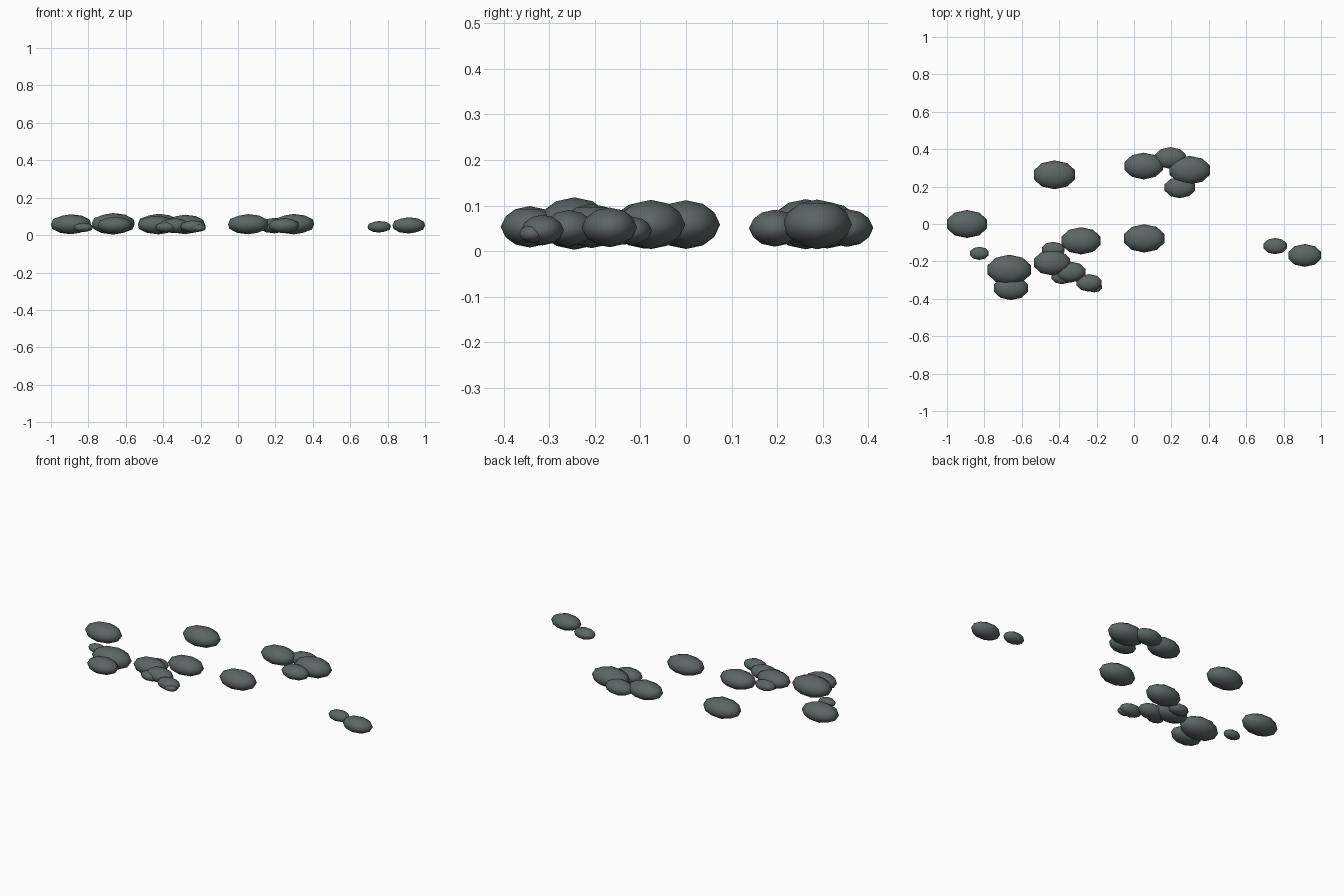
import bpy
import math

# Remove the default cube if present
default_cube = bpy.data.objects.get("Cube")
if default_cube:
    bpy.data.objects.remove(default_cube, do_unlink=True)

# One dark slate colour for every pebble
SLATE = (0.108, 0.133, 0.13, 1.0)
slate = bpy.data.materials.new("dark_slate")
slate.use_nodes = True
slate.diffuse_color = SLATE
shader = next(n for n in slate.node_tree.nodes if n.type == 'BSDF_PRINCIPLED')
shader.inputs["Base Color"].default_value = SLATE
shader.inputs["Roughness"].default_value = 0.9


def add_pebble(name, x, y, half_width):
    """Flattened low-poly stone; depth, height and rest level follow its width."""
    half_depth = half_width * 0.7
    half_height = half_width * 0.5
    level = 0.026 + half_width * 0.3
    bpy.ops.mesh.primitive_ico_sphere_add(subdivisions=2, radius=1, location=(x, y, level))
    pebble = bpy.context.object
    pebble.name = name
    # The sphere's equator has flat sides along x, so widen it to the full width
    pebble.scale = (half_width / math.cos(math.radians(18)), half_depth, half_height)
    bpy.ops.object.transform_apply(location=False, rotation=False, scale=True)
    bpy.ops.object.shade_smooth()
    pebble.data.materials.append(slate)
    return pebble


# Pebble groups: centre x, centre y, half width
groups = {
    "far_right_pebble": [(-.893, 0, .107), (-.827, -.157, .05)],
    "right_pebble": [(-.667, -.245, .115), (-.658, -.343, .091)],
    "back_pebble": [(-.425, .263, .11)],
    "cluster_pebble": [
        (-.283, -.09, .104), (-.432, -.137, .06), (-.438, -.207, .097),
        (-.34, -.257, .08), (-.385, -.283, .055), (-.24, -.315, .067),
        (-.213, -.337, .041),
    ],
    "middle_pebble": [(.055, -.077, .108)],
    "back_left_pebble": [
        (.052, .31, .102), (.195, .353, .083), (.298, .288, .109), (.245, .195, .081),
    ],
    "far_left_pebble": [(.755, -.118, .062), (.913, -.168, .087)],
}

for group_name, stones in groups.items():
    for number, (x, y, half_width) in enumerate(stones, start=1):
        add_pebble(f"{group_name}_{number}", x, y, half_width)
